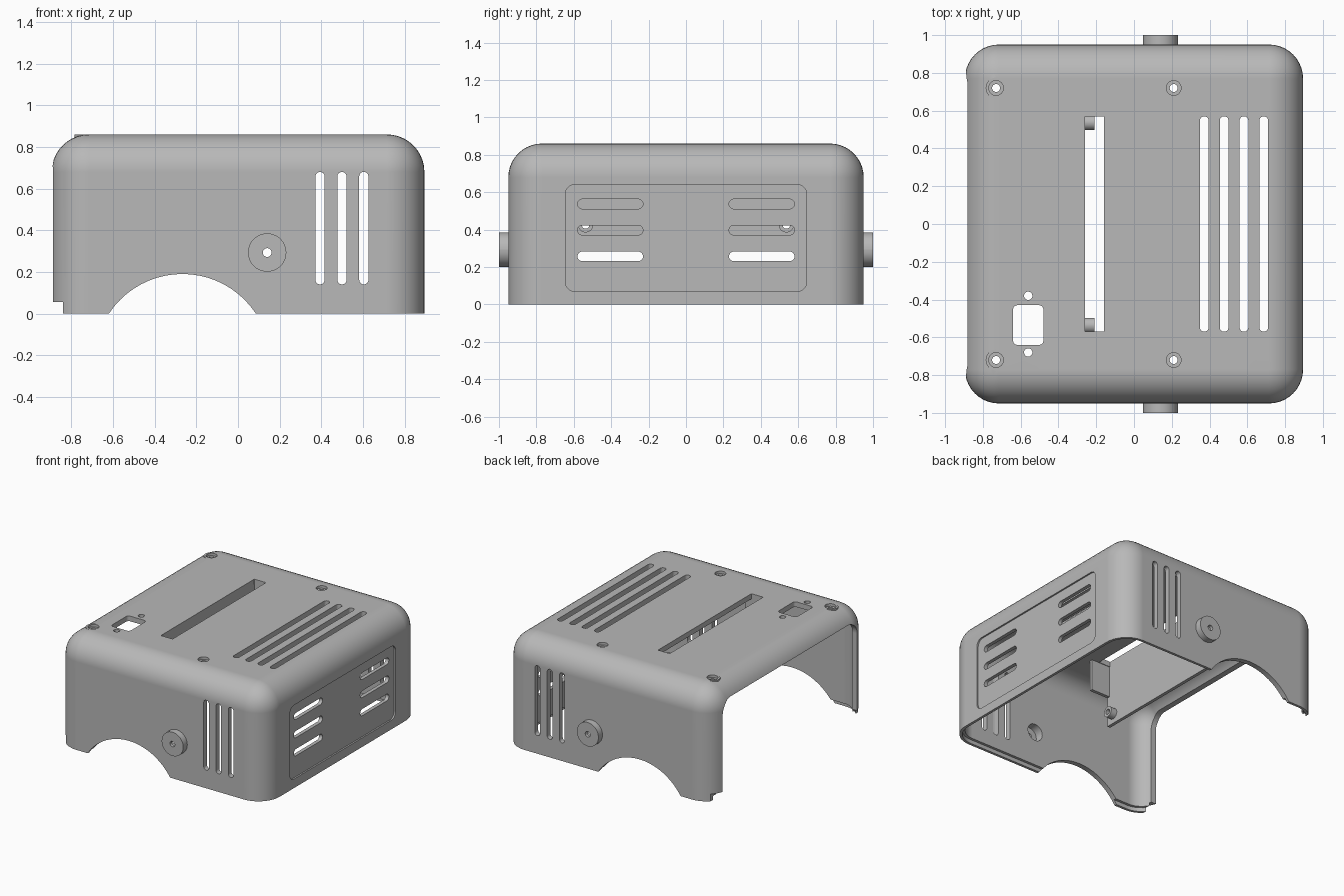
import bpy, bmesh, math

cube = bpy.data.objects.get("Cube")
if cube:
    bpy.data.objects.remove(cube, do_unlink=True)

grey = bpy.data.materials.new("plain grey")
grey.use_nodes = True
GREY = (0.48, 0.48, 0.48, 1)
grey.diffuse_color = GREY
grey.node_tree.nodes["Principled BSDF"].inputs["Base Color"].default_value = GREY


def to_object(name, bm):
    bmesh.ops.recalc_face_normals(bm, faces=bm.faces)
    mesh = bpy.data.meshes.new(name)
    bm.to_mesh(mesh)
    bm.free()
    mesh.materials.append(grey)
    obj = bpy.data.objects.new(name, mesh)
    bpy.context.collection.objects.link(obj)
    return obj


def prism(name, axis, u, v, w, h, r, lo, hi, steps=8):
    """Rounded rectangle centred on (u, v), extruded along an axis from lo to hi."""
    place = {"x": lambda a, b, d: (d, a, b),
             "y": lambda a, b, d: (a, d, b),
             "z": lambda a, b, d: (a, b, d)}[axis]
    r = min(r, w / 2 - 1e-4, h / 2 - 1e-4)
    corners = [(1, 1), (-1, 1), (-1, -1), (1, -1)]
    outline = []
    for k, (sx, sy) in enumerate(corners):
        for i in range(steps + 1):
            t = math.pi / 2 * (k + i / steps)
            outline.append((u + sx * (w / 2 - r) + r * math.cos(t),
                            v + sy * (h / 2 - r) + r * math.sin(t)))
    bm = bmesh.new()
    rings = [[bm.verts.new(place(a, b, d)) for a, b in outline] for d in (lo, hi)]
    n = len(outline)
    for ring in rings:
        bm.faces.new(ring)
    for i in range(n):
        j = (i + 1) % n
        bm.faces.new((rings[0][i], rings[0][j], rings[1][j], rings[1][i]))
    return to_object(name, bm)


def disc(name, axis, u, v, r, lo, hi):
    return prism(name, axis, u, v, 2 * r, 2 * r, r, lo, hi, 10)


def box(name, x0, x1, y0, y1, z0, z1):
    bm = bmesh.new()
    bmesh.ops.create_cube(bm, size=1)
    for v in bm.verts:
        v.co = [lo if c < 0 else hi
                for c, lo, hi in zip(v.co, (x0, y0, z0), (x1, y1, z1))]
    return to_object(name, bm)


def dome_box(name, hx, hy, z0, z1, r):
    """Box with rounded upright and top edges."""
    obj = box(name, -hx, hx, -hy, hy, z0, z1)
    bm = bmesh.new()
    bm.from_mesh(obj.data)
    edges = [e for e in bm.edges if max(v.co.z for v in e.verts) > z1 - 0.001]
    bmesh.ops.bevel(bm, geom=edges, offset=r, segments=10, profile=0.5, affect="EDGES")
    bm.to_mesh(obj.data)
    bm.free()
    return obj


def combine(obj, tool, operation="DIFFERENCE"):
    tool.hide_render = True
    mod = obj.modifiers.new("shape", "BOOLEAN")
    mod.operation = operation
    mod.solver = "EXACT"
    mod.object = tool
    bpy.context.view_layer.objects.active = obj
    bpy.ops.object.modifier_apply(modifier=mod.name)
    bpy.data.objects.remove(tool, do_unlink=True)


def finish(obj):
    bpy.ops.object.select_all(action="DESELECT")
    obj.select_set(True)
    bpy.context.view_layer.objects.active = obj
    bpy.ops.object.shade_smooth_by_angle(angle=math.radians(30))
    mod = obj.modifiers.new("even shading", "WEIGHTED_NORMAL")
    mod.keep_sharp = True


# Hollow cover, with a thinner rim at the bottom
HX, HY, TOP, WALL = 0.895, 0.95, 0.86, 0.04
shell = dome_box("cover_shell", HX, HY, 0, TOP, 0.18)
combine(shell, dome_box("cavity", HX - WALL, HY - WALL, -0.2, TOP - WALL, 0.14))
combine(shell, prism("rim_cut", "z", 0, 0, 2 * HX - WALL, 2 * HY - WALL, 0.16, -0.1, 0.03))

# Raised pads at the screws that sit on the rounded edge
for side in (-1, 1):
    combine(shell, disc("pad", "z", -0.73, side * 0.72, 0.055, 0.835, TOP - 0.001), "UNION")

# Open left-hand end and the notches at the feet of its posts
combine(shell, prism("end_opening", "x", 0, 0.25, 1.64, 1.0, 0.1, -1.2, -0.75))
combine(shell, box("foot_notch", -1.2, -0.84, -1.2, 1.2, -0.1, 0.055))

# Arches through front and back
combine(shell, prism("arch", "y", -0.267, -0.232, 0.844, 0.844, 0.422, -1.2, 1.2, 16))

# Upright vents in front and back, long vents in the top
for i in range(3):
    combine(shell, prism("vent", "y", 0.394 + i * 0.105, 0.41, 0.044, 0.54, 0.022, -1.2, 1.2))
for i in range(4):
    combine(shell, prism("vent", "z", 0.372 + i * 0.105, 0, 0.046, 1.14, 0.022, 0.7, 1))

# Recessed side panel with its vents
combine(shell, prism("panel", "x", 0, 0.355, 1.29, 0.57, 0.05, HX - 0.012, 1))
for side in (-1, 1):
    for i in range(3):
        combine(shell, prism("vent", "x", side * 0.405, 0.257 + i * 0.14,
                             0.35, 0.052, 0.026, 0.7, 1))

# Card slot and socket cutout in the top
combine(shell, prism("card_slot", "z", -0.21, 0, 0.1, 1.14, 0.003, 0.7, 1))
combine(shell, prism("socket", "z", -0.56, -0.535, 0.16, 0.21, 0.022, 0.7, 1))
for y in (-0.38, -0.68):
    combine(shell, disc("socket_screw", "z", -0.56, y, 0.022, 0.7, 1))

# Counterbored screw holes
for x in (-0.73, 0.21):
    for y in (-0.72, 0.72):
        combine(shell, disc("head", "z", x, y, 0.039, TOP - 0.02, 1))
        combine(shell, disc("hole", "z", x, y, 0.021, 0.7, 1))

# Hollow round bosses on front and back
for side, word in ((-1, "front"), (1, "back")):
    combine(shell, disc("bore", "y", 0.14, 0.293, 0.065,
                        *sorted((side * 0.85, side * 1.1))))
    boss = disc(word + "_boss", "y", 0.14, 0.293, 0.092,
                *sorted((side * 0.945, side * 1.0)))
    combine(boss, disc("bore", "y", 0.14, 0.293, 0.065,
                       *sorted((side * 0.9, side * 0.975))))
    combine(boss, disc("hole", "y", 0.14, 0.293, 0.021, -1.2, 1.2))
    finish(boss)
finish(shell)

# Hanging inner plate with end gussets and drilled mounting tubes
plate = box("inner_plate", -0.285, -0.26, -0.6, 0.6, 0.35, TOP - 0.03)
for side, word in ((-1, "front"), (1, "back")):
    y = side * 0.537
    combine(plate, disc("hole", "x", y, 0.425, 0.02, -0.5, 0))
    tube = disc(word + "_mounting_tube", "x", y, 0.425, 0.04, -0.262, -0.21)
    combine(tube, disc("hole", "x", y, 0.425, 0.02, -0.5, 0))
    finish(tube)
    a, b = sorted((side * 0.575, side * 0.6))
    finish(box(word + "_gusset", -0.265, -0.1, a, b, 0.58, TOP - 0.03))
finish(plate)
